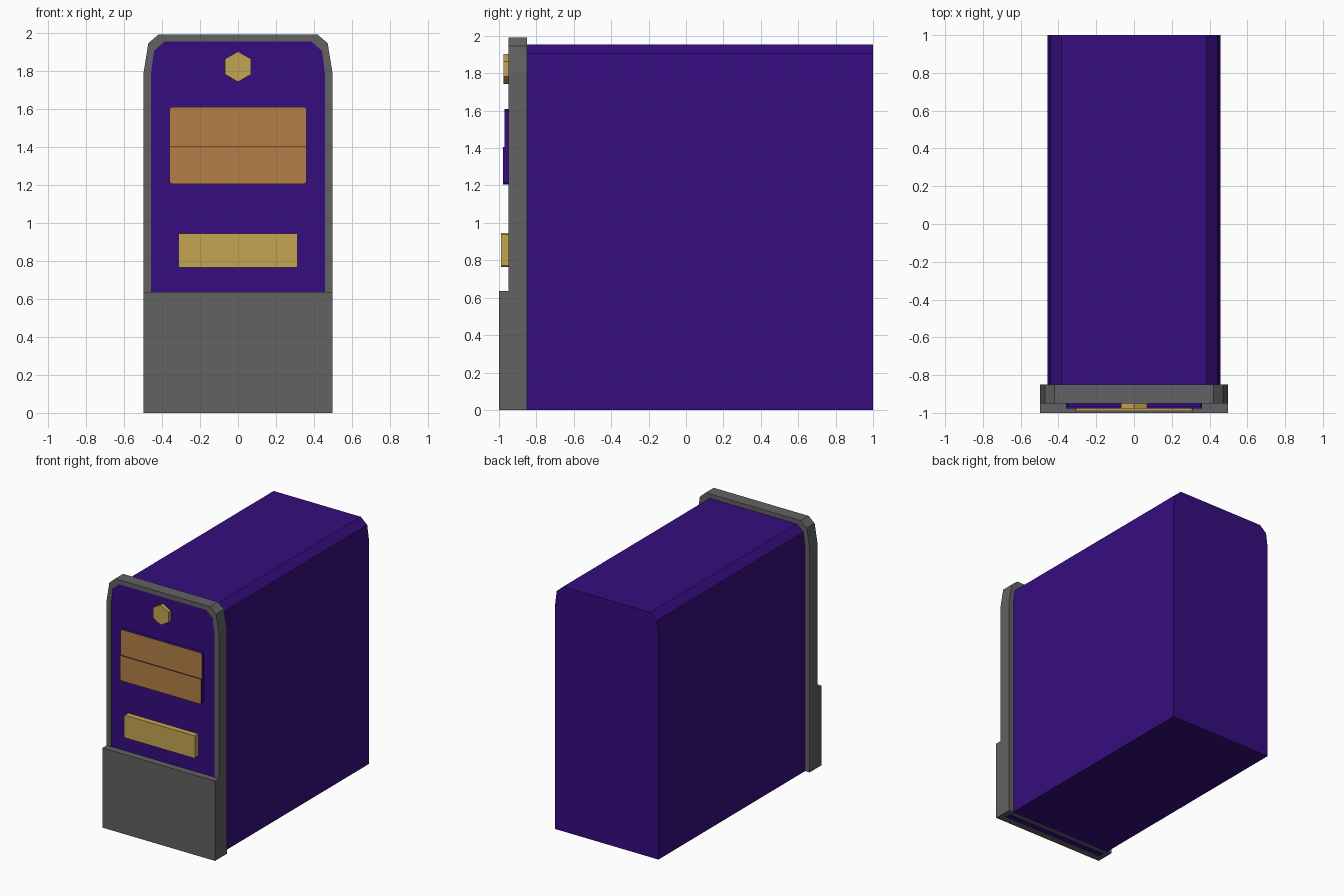
import bpy, bmesh, math

if "Cube" in bpy.data.objects:
    bpy.data.objects.remove(bpy.data.objects["Cube"])


def material(name, rgb):
    m = bpy.data.materials.new(name)
    m.diffuse_color = (*rgb, 1)
    m.use_nodes = True
    m.node_tree.nodes["Principled BSDF"].inputs["Base Color"].default_value = m.diffuse_color
    return m


PURPLE = material("deep_purple", (0.036, 0.004, 0.21))
GREY = material("grey", (0.122, 0.122, 0.122))
ORANGE = material("copper_orange", (0.456, 0.212, 0.061))
GOLD = material("gold", (0.558, 0.376, 0.084))


def extrude(name, profile, y0, y1, mat, front_mat=None):
    """Extrude an x/z profile along y from y0 (front) to y1 (back)."""
    bm = bmesh.new()
    face = bm.faces.new([bm.verts.new((x, y0, z)) for x, z in profile])
    new = bmesh.ops.extrude_face_region(bm, geom=[face], use_keep_orig=True)["geom"]
    bmesh.ops.translate(bm, vec=(0, y1 - y0, 0),
                        verts=[v for v in new if isinstance(v, bmesh.types.BMVert)])
    bmesh.ops.recalc_face_normals(bm, faces=bm.faces)
    me = bpy.data.meshes.new(name)
    me.materials.append(mat)
    if front_mat:
        me.materials.append(front_mat)
        for f in bm.faces:
            f.material_index = int(f.normal.y < -0.5)
    bm.to_mesh(me)
    bm.free()
    ob = bpy.data.objects.new(name, me)
    bpy.context.collection.objects.link(ob)
    return ob


def mirrored(half):
    """Close a right-hand half outline by mirroring it in x."""
    return half + [(-x, z) for x, z in reversed(half)]


def plate(w, z0, z1, c=0.01, bottom=True, top=True):
    """Rectangle outline with optional clipped corners."""
    half = [(w - c, z0), (w, z0 + c)] if bottom else [(w, z0)]
    half += [(w, z1 - c), (w - c, z1)] if top else [(w, z1)]
    return mirrored(half)


inner = [(0.457, 0), (0.457, 1.79), (0.442, 1.905), (0.385, 1.955)]
outer = [(0.497, 0), (0.497, 1.79), (0.472, 1.945), (0.42, 1.99)]

# Long casing
extrude("casing", mirrored(inner), -0.86, 1.0, PURPLE)

# Front frame: arch band, with a closed back wall
band = mirrored(outer) + list(reversed(mirrored(inner)))
extrude("frame_arch", band, -0.95, -0.85, GREY)
extrude("frame_back", mirrored(inner), -0.89, -0.86, GREY)

# Front panel sitting in the frame
extrude("front_panel", mirrored(inner), -0.946, -0.89, PURPLE)

# Thick lower block
extrude("lower_block", [(-0.497, 0), (0.497, 0), (0.497, 0.637), (-0.497, 0.637)],
        -1.0, -0.946, GREY)

# Stepped pair of orange plates with purple edges
extrude("upper_plate", plate(0.36, 1.405, 1.61, bottom=False), -0.97, -0.94, PURPLE, ORANGE)
extrude("lower_plate", plate(0.36, 1.205, 1.405, top=False), -0.978, -0.94, PURPLE, ORANGE)

# Gold bar
extrude("gold_bar", plate(0.313, 0.765, 0.945, 0.006), -0.99, -0.94, GOLD)

# Hexagonal knob
hexagon = [(0.08 * math.sin(i * math.pi / 3), 1.822 + 0.08 * math.cos(i * math.pi / 3))
           for i in range(6)]
extrude("hex_knob", hexagon, -0.976, -0.94, GOLD)
